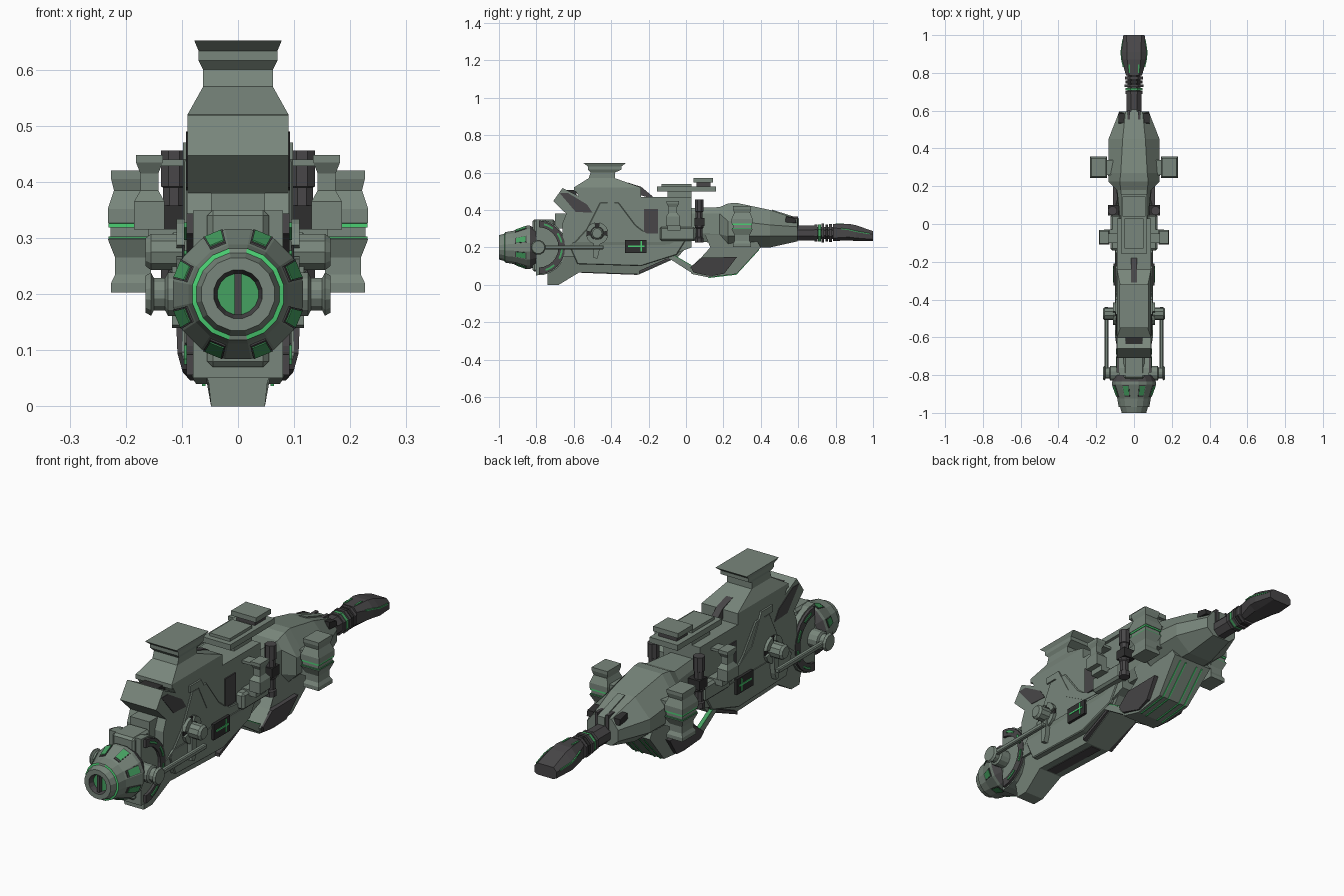
import bpy, bmesh, math

if "Cube" in bpy.data.objects:
    bpy.data.objects.remove(bpy.data.objects["Cube"])


def material(name, r, g, b):
    m = bpy.data.materials.new(name)
    m.use_nodes = True
    m.diffuse_color = (r, g, b, 1)
    m.node_tree.nodes["Principled BSDF"].inputs["Base Color"].default_value = (r, g, b, 1)
    return m


GREY = material("grey green", .19, .24, .20)
DARK = material("dark metal", .065, .062, .065)
GREEN = material("green", .06, .36, .12)
BRIGHT = material("bright green", .07, .62, .17)
BLACK = material("black grille", .028, .028, .028)
MATS = [GREY, DARK, GREEN, BRIGHT]


def loft(name, rings, mat=GREY, mirror=False, bevel=0, rule=None):
    """Skin a row of equal rings; rule(ring, side) gives a material index."""
    bm = bmesh.new()
    vs = [[bm.verts.new(p) for p in ring] for ring in rings]
    n = len(vs[0])
    for i in range(len(vs) - 1):
        for j in range(n):
            k = (j + 1) % n
            f = bm.faces.new((vs[i][j], vs[i][k], vs[i + 1][k], vs[i + 1][j]))
            f.material_index = rule(i, j) if rule else 0
    for end, i in ((vs[0], -1), (vs[-1], len(vs) - 1)):
        f = bm.faces.new(end)
        f.material_index = rule(i, -1) if rule else 0
    bmesh.ops.recalc_face_normals(bm, faces=bm.faces)
    me = bpy.data.meshes.new(name)
    bm.to_mesh(me)
    bm.free()
    for m in (MATS if rule else [mat]):
        me.materials.append(m)
    ob = bpy.data.objects.new(name, me)
    bpy.context.collection.objects.link(ob)
    if bevel:
        b = ob.modifiers.new("Bevel", "BEVEL")
        b.width, b.segments, b.limit_method = bevel, 1, "ANGLE"
    if mirror:
        ob.modifiers.new("Mirror", "MIRROR")
    return ob


def body(name, pts, mat=GREY):
    """Symmetric slab from a side outline of (y, z, half width)."""
    return loft(name, [[(s * w, y, z) for y, z, w in pts] for s in (-1, 1)], mat)


def plate(name, pts, x0, x1, mat=GREY, bevel=0):
    """Side outline of (y, z), extruded from x0 to x1 on both sides."""
    return loft(name, [[(x, y, z) for y, z in pts] for x in (x0, x1)], mat, True, bevel)


def box(name, x, y, z, mat=GREY, mirror=True, bevel=0):
    ring = [(y[0], z[0]), (y[1], z[0]), (y[1], z[1]), (y[0], z[1])]
    return loft(name, [[(a, *p) for p in ring] for a in x], mat, mirror, bevel)


def tower(name, secs, mirror=False):
    """Rectangular sections (z, x0, x1, y0, y1) stacked upward."""
    return loft(name, [[(a, c, z), (b, c, z), (b, d, z), (a, d, z)] for z, a, b, c, d in secs], mirror=mirror)


def spin(name, axis, centre, profile, sides, mat=GREY, mirror=False, rule=None):
    """Turned part; profile is (position along axis, radius)."""
    rings = []
    for t, r in profile:
        ring = []
        for j in range(sides):
            a = 2 * math.pi * (j + .5) / sides
            u, v = r * math.sin(a), r * math.cos(a)
            ring.append({"x": (t, centre[0] + u, centre[1] + v),
                         "y": (centre[0] + u, t, centre[1] + v),
                         "z": (centre[0] + u, centre[1] + v, t)}[axis])
        rings.append(ring)
    return loft(name, rings, mat, mirror, rule=rule)


# Nose with a recessed eye, glowing arcs and green patches on the flare
def nose_rule(i, j):
    if i < 1:
        return 2
    if i in (1, 8):
        return 1
    if i == 4:
        return 0 if j % 8 == 7 else 3
    return 0


spin("nose", "y", (0, .2),
     [(-.975, .02), (-.975, .037), (-1, .044), (-1, .066), (-.97, .075), (-.968, .083),
      (-.925, .09), (-.85, .118), (-.835, .118), (-.8, .1)], 16, rule=nose_rule)
box("eye_bar", (-.006, .006), (-.995, -.97), (.163, .237), DARK, False)


def nose_patch(name, a, lift, y0, y1, half, mat):
    """Thin plate lying on the flare at angle a."""
    rings = []
    for d in (0, lift):
        ring = []
        for y, s in ((y0, -1), (y0, 1), (y1, 1), (y1, -1)):
            r = .09 + (y + .925) * .373 + d - .002
            h = s * half * r / .1
            ring.append((math.sin(a) * r + h * math.cos(a), y, .2 + math.cos(a) * r - h * math.sin(a)))
        rings.append(ring)
    loft(name, rings, mat)


for k in range(8):
    angle = math.radians(22.5 + 45 * k)
    nose_patch("patch_frame", angle, .003, -.915, -.853, .016, DARK)
    nose_patch("nose_light", angle, .005, -.908, -.858, .0135, GREEN)


# Half-disc joint behind the nose
def half_disc(r0, r1, a0, a1, n):
    arc = lambda r, seq: [(-.79 + r * math.cos(a), .2 + r * math.sin(a)) for a in seq]
    seq = [math.radians(a0 + (a1 - a0) * i / n) for i in range(n + 1)]
    return arc(r1, seq) + (arc(r0, seq[::-1]) if r0 else [])


plate("joint_disc", half_disc(0, .15, -95, 95, 12), 0, .08)
plate("joint_rim", half_disc(.108, .144, -88, 88, 12), .07, .092, DARK)
for a0 in (-72, -28, 12, 52):
    plate("joint_light", half_disc(.122, .132, a0, a0 + 24, 3), .09, .096, GREEN)
box("joint_collar", (-.055, .055), (-.82, -.7), (.07, .35), GREY, False, .01)
box("collar_block", (-.048, .048), (-.7, -.62), (.3, .38), GREY, False)
spin("axle", "x", (-.79, .2), [(.05, .04), (.125, .04), (.13, .03), (.15, .03), (.155, .04), (.165, .034)],
     12, mirror=True)
box("axle_arm", (.135, .156), (-.78, -.44), (.19, .211), bevel=.004)

# Pivot wheels and hanging links
spin("pivot_wheel", "x", (-.475, .275), [(.08, .058), (.1, .058)], 12, BLACK, True)
for k in range(4):
    a0 = 12 + 90 * k
    arc = [math.radians(a0 + 22 * i) for i in range(4)]
    pts = [(-.475 + r * math.cos(a), .275 + r * math.sin(a)) for r, s in ((.06, arc), (.036, arc[::-1])) for a in s]
    plate("wheel_segment", pts, .09, .11)
spin("pivot_hub", "x", (-.475, .275), [(.09, .034), (.155, .034), (.165, .026)], 10, mirror=True)
plate("pivot_link", [(-.495, .27), (-.455, .27), (-.465, .17), (-.475, .14), (-.495, .145)], .09, .118)

# Main hull and keel
body("main_hull", [(y, z, .09) for y, z in (
    (-.71, .447), (-.66, .518), (-.575, .475), (-.6, .52), (-.24, .52), (-.24, .47), (.03, .47),
    (.03, .2), (-.1, .15), (-.66, .15), (-.66, .33), (-.64, .38))])
body("keel", [(-.74, .12, .075), (-.74, .04, .052), (-.74, 0, .048), (-.68, 0, .048), (-.57, .067, .06),
              (-.25, .056, .06), (-.045, .147, .075), (.03, .23, .085), (-.1, .23, .1), (-.6, .23, .1)])
body("keel_strip", [(-.56, .064, .025), (-.26, .053, .025), (-.26, .08, .025), (-.56, .08, .025)], DARK)
plate("keel_edge", [(-.25, .06), (-.05, .15), (-.07, .155), (-.25, .075)], .06, .082, DARK)
plate("hull_side_plate", [(-.46, .44), (-.36, .44), (-.27, .32), (-.2, .265), (.0, .24), (-.05, .16),
                          (-.24, .1), (-.58, .11), (-.62, .2), (-.53, .3)], .06, .0955, bevel=.004)
plate("hull_rib", [(-.48, .47), (-.4, .47), (-.33, .34), (-.2, .27), (-.02, .25), (-.02, .235), (-.22, .245),
                   (-.36, .325), (-.42, .44), (-.48, .44)], .08, .098)
plate("prong_vent", [(-.675, .49), (-.63, .49), (-.53, .43), (-.5, .385), (-.59, .39)], .08, .0925, DARK)
box("top_vent", (-.045, .045), (-.64, -.585), (.46, .506), BLACK, False)
plate("grille_frame", [(-.325, .17), (-.21, .17), (-.21, .24), (-.325, .24)], .08, .108, BLACK)
box("grille_light_bar", (.1, .111), (-.31, -.222), (.203, .21), BRIGHT)
box("grille_light_post", (.1, .111), (-.244, -.236), (.178, .234), BRIGHT)

# Chimney on top
tower("chimney", [(.5, -.09, .09, -.6, -.24), (.52, -.09, .09, -.6, -.24), (.57, -.062, .062, -.52, -.38),
                  (.6, -.062, .062, -.51, -.38), (.616, -.07, .07, -.525, -.345),
                  (.633, -.07, .07, -.525, -.345), (.652, -.078, .078, -.55, -.32)])
body("rear_ramp", [(-.42, .565, .055), (-.38, .565, .055), (-.24, .52, .07), (-.24, .48, .07), (-.42, .48, .07)])
body("ramp_slot", [(-.31, .546, .016), (-.24, .524, .016), (-.18, .474, .016), (-.18, .46, .016),
                   (-.31, .5, .016)], DARK)

# Roof platform
box("roof_pedestal", (-.05, .05), (-.1, .03), (.4, .51), GREY, False)
box("roof_platform", (-.07, .07), (-.155, .16), (.5, .525), GREY, False)
box("roof_step", (-.05, .05), (-.13, .03), (.52, .538), GREY, False)
box("roof_hatch_neck", (-.045, .045), (.055, .13), (.52, .55), DARK, False)
box("roof_hatch", (-.062, .062), (.04, .145), (.548, .57), GREY, False)

# Side machinery: block, small spools and dark columns
box("side_block", (.07, .125), (-.14, .05), (.235, .31), bevel=.01)
box("side_panel", (.07, .095), (-.225, -.15), (.275, .405), DARK)
box("side_bracket", (.08, .15), (-.1, -.05), (.428, .44))
box("spool_shelf", (.08, .16), (-.1, -.03), (.29, .316))
tower("small_spool", [(z, .158 - h, .158 + h, -.07 - h * 1.4, -.07 + h * 1.4) for z, h in
                      ((.315, .027), (.365, .027), (.385, .016), (.415, .016), (.435, .024), (.448, .024))], True)
spin("column", "z", (.114, .07), [(.225, .025), (.25, .025), (.255, .019), (.3, .019), (.305, .025), (.335, .025),
                                  (.34, .021), (.39, .021), (.392, .025), (.456, .025)], 8, DARK, True)
box("column_clamp", (.08, .138), (.045, .1), (.315, .358), BLACK)


# Rear hull
def section(y, w, wt, zb, z1, z2, zt):
    half = [(wt, zt), (w, z2), (w, z1), (wt, zb)]
    return [(x, y, z) for x, z in half] + [(-x, y, z) for x, z in half[::-1]]


loft("rear_hull", [section(.0, .07, .05, .24, .28, .38, .41), section(.18, .09, .07, .22, .27, .38, .415),
                   section(.225, .135, .075, .2, .26, .34, .435), section(.27, .137, .07, .2, .26, .34, .438),
                   section(.45, .135, .06, .2, .26, .32, .4), section(.595, .078, .045, .232, .26, .31, .352)])
box("rear_groove", (.02, .034), (.47, .6), (.3, .366), DARK)
body("rear_spine", [(.46, .402, .017), (.605, .355, .017), (.605, .3, .017), (.46, .3, .017)])
plate("rear_window", [(.53, .335), (.535, .366), (.585, .355), (.59, .33)], .05, .082, BLACK)

# Slung belly pod with dark sides and green seams
body("belly_pod", [(.02, .09, .1), (.03, .058, .085), (.12, .04, .075), (.27, .058, .08), (.4, .2, .1),
                   (.36, .27, .1), (.1, .27, .085), (.13, .2, .09), (.085, .15, .1)])
body("belly_side_panels", [(.025, .095, .108), (.04, .066, .1), (.13, .046, .085), (.205, .06, .098),
                           (.272, .148, .11), (.088, .146, .11)], DARK)
for x in (.028, .058):
    loft("belly_seam", [[(x + dx, y, z) for y, z in ((.12, .036), (.27, .054), (.39, .185), (.39, .2), (.27, .07),
                                                    (.12, .05))] for dx in (0, .006)], BRIGHT, True)
plate("belly_strut", [(-.19, .205), (-.15, .205), (.04, .095), (.04, .062), (.02, .07)], .07, .09)
plate("belly_strut_light", [(-.15, .209), (.03, .105), (.03, .1), (-.15, .203)], .072, .0905, GREEN)

# Large two-tier side spools
tower("large_spool", [(z, .187 - h, .187 + h, .3 - h * 1.25, .3 + h * 1.25) for z, h in
                      ((.203, .039), (.22, .039), (.235, .032), (.265, .032), (.298, .045), (.3, .04),
                       (.325, .04), (.327, .045), (.352, .045), (.385, .034), (.405, .039), (.42, .039))], True)
box("spool_light", (.1435, .2305), (.246, .354), (.319, .327), BRIGHT)
box("spool_seam", (.1435, .2305), (.246, .354), (.298, .303), GREEN)
box("spool_mount", (.11, .17), (.26, .34), (.25, .36))

# Barrel with rings
spin("barrel", "y", (0, .277), [(.58, .044), (.7, .044), (.7, .036), (.8, .036)], 8, DARK)
for y, r, m in ((.688, .05, DARK), (.706, .049, GREEN), (.724, .054, DARK), (.745, .05, BLACK), (.765, .052, DARK)):
    spin("barrel_ring", "y", (0, .277), [(y, r), (y + .015, r)], 8, m)

# Tapered muzzle
loft("muzzle", [section(.785, .042, .026, .235, .25, .305, .325), section(.87, .066, .036, .236, .255, .295, .326),
                section(.91, .07, .036, .235, .25, .285, .318), section(1, .056, .04, .235, .243, .27, .287)], DARK)
loft("muzzle_light", [[(x, y, z) for y, z in ((.8, .328), (.845, .329), (.845, .31), (.8, .31))]
                      for x in (.02, .028)], GREEN, True)
loft("muzzle_edge_light", [[(x + dx, y, z + dz) for dx, dz in ((-.01, 0), (.002, 0), (.002, .006), (-.01, .006))]
                           for x, y, z in ((.057, .83, .297), (.066, .87, .292), (.07, .91, .282), (.059, .98, .27))],
     GREEN, True)
